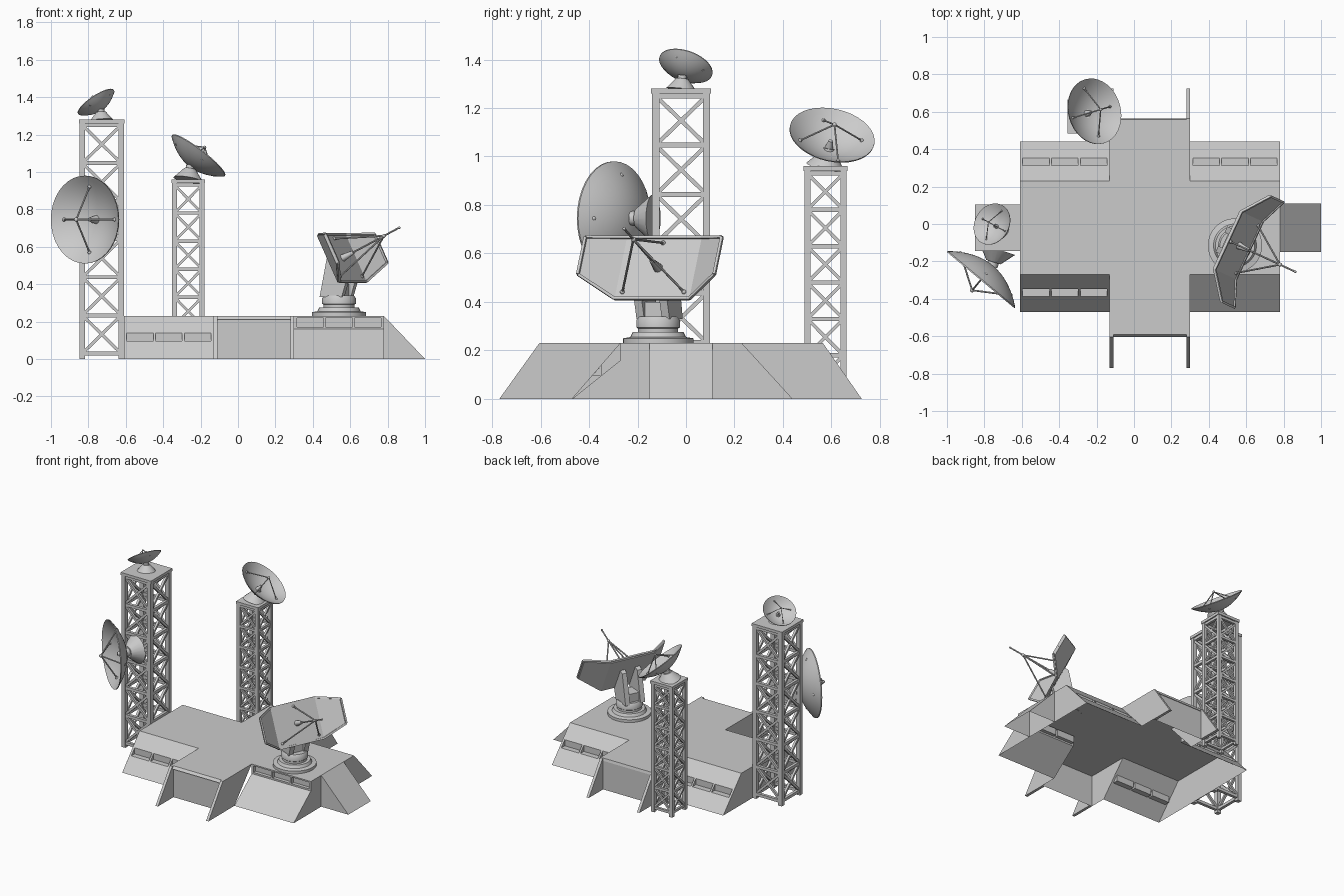
import bpy, bmesh, math
from mathutils import Vector as V, Matrix

if "Cube" in bpy.data.objects:
    bpy.data.objects.remove(bpy.data.objects["Cube"])

grey = bpy.data.materials.new("light_grey")
grey.diffuse_color = (0.6, 0.6, 0.6, 1)
grey.use_nodes = True
grey.node_tree.nodes["Principled BSDF"].inputs["Base Color"].default_value = grey.diffuse_color


def finish(name, bm, recalc=True):
    if recalc:
        bmesh.ops.recalc_face_normals(bm, faces=bm.faces)
    me = bpy.data.meshes.new(name)
    bm.to_mesh(me)
    bm.free()
    me.materials.append(grey)
    ob = bpy.data.objects.new(name, me)
    bpy.context.collection.objects.link(ob)
    bpy.ops.object.select_all(action='DESELECT')
    ob.select_set(True)
    bpy.context.view_layer.objects.active = ob
    bpy.ops.object.shade_smooth_by_angle(angle=math.radians(35))
    return ob


def face(bm, pts, toward):
    """Face whose front looks at the point 'toward'."""
    f = bm.faces.new([bm.verts.new(p) for p in pts])
    f.normal_update()
    if f.normal.dot(V(toward) - f.calc_center_median()) < 0:
        f.normal_flip()


def prism(bm, pts, offset):
    a = [bm.verts.new(p) for p in pts]
    b = [bm.verts.new(V(p) + V(offset)) for p in pts]
    bm.faces.new(a)
    bm.faces.new(b[::-1])
    for i in range(len(a)):
        j = (i + 1) % len(a)
        bm.faces.new((a[i], b[i], b[j], a[j]))


def box(bm, lo, hi):
    lo, hi = V(lo), V(hi)
    bmesh.ops.create_cube(bm, size=1, matrix=Matrix.Translation((lo + hi) / 2)
                          @ Matrix.Diagonal((*(hi - lo), 1)))


def frame(c, n):
    n = V(n).normalized()
    u = V((0, 0, 1)).cross(n).normalized()
    m = Matrix((u, n.cross(u), n)).transposed().to_4x4()
    m.translation = c
    return m


def rod(bm, a, b, r1, r2=None, seg=8):
    a, b = V(a), V(b)
    m = Matrix.Translation((a + b) / 2) @ (b - a).to_track_quat('Z', 'Y').to_matrix().to_4x4()
    bmesh.ops.create_cone(bm, cap_ends=True, segments=seg, radius1=r1,
                          radius2=r1 if r2 is None else r2, depth=(b - a).length, matrix=m)


def bar(bm, a, b, w):
    a, b = V(a), V(b)
    m = Matrix.Translation((a + b) / 2) @ (b - a).to_track_quat('Z', 'Y').to_matrix().to_4x4()
    bmesh.ops.create_cube(bm, size=1, matrix=m @ Matrix.Diagonal((w, w, (b - a).length, 1)))


def ball(bm, p, r):
    bmesh.ops.create_uvsphere(bm, u_segments=10, v_segments=6, radius=r, matrix=Matrix.Translation(p))


def lathe(bm, m, prof, seg=36):
    vs = [bm.verts.new((r, 0, z)) for r, z in prof]
    es = [bm.edges.new(p) for p in zip(vs, vs[1:])]
    out = bmesh.ops.spin(bm, geom=vs + es, axis=(0, 0, 1), cent=(0, 0, 0),
                         angle=math.tau, steps=seg, use_merge=False)
    new = {v for f in bm.faces for v in f.verts if v.is_valid and not v.tag}
    bmesh.ops.remove_doubles(bm, verts=list(new), dist=1e-5)
    bmesh.ops.transform(bm, matrix=m, verts=[v for v in bm.verts if not v.tag])


# ---- base building: open-bottomed shell with a cross-shaped roof
H = 0.23
XL, XR, AL, AR = -0.61, 0.78, -0.13, 0.30
YF, YB, FF, FB = -0.27, 0.23, -0.59, 0.56
bm = bmesh.new()
face(bm, [(x, y, H) for x, y in ((XL, YF), (AL, YF), (AL, FF), (AR, FF), (AR, YF), (XR, YF),
                                 (XR, YB), (AR, YB), (AR, FB), (AL, FB), (AL, YB), (XL, YB))], (0, 0, 9))
for x, s in ((AL, -9), (AR, 9)):      # side walls of the arms
    face(bm, [(x, FF, 0), (x, FF, H), (x, YF, H), (x, -0.47, 0)], (s, 0, 0))
    face(bm, [(x, FB, 0), (x, FB, H), (x, YB, H), (x, 0.44, 0)], (s, 0, 0))
for y, s in ((FF, -9), (FB, 9)):      # end walls of the arms
    face(bm, [(AL, y, 0), (AR, y, 0), (AR, y, H), (AL, y, H)], (0, s, 0.1))
face(bm, [(XL, -0.47, 0), (XL, YF, H), (XL, YB, H), (XL, 0.44, 0)], (-9, 0, 0))
face(bm, [(XR, -0.47, 0), (XR, YF, 0.16), (XR, YF, H), (XR, YB, H), (XR, 0.44, 0)], (9, 0, 0))


def window_wall(x0, x1, top, wt, inner, wb, bottom):
    """Wall strip along x with three notched windows; points are (y, z)."""
    s = 9 if top[0] > 0 else -9
    out = (x0, s, 3)

    def quad(a, b, p, q, to=out):
        face(bm, [(a, *p), (b, *p), (b, *q), (a, *q)], to)
    quad(x0, x1, top, wt)
    quad(x0, x1, wb, bottom)
    path = [wt, *inner, wb]
    left = x0
    for i in range(3):
        a = x0 + 0.015 + 0.154 * i
        b = a + 0.142
        quad(left, a, wt, wb)
        left = b
        mid = ((a + b) / 2, (wt[0] + wb[0]) / 2, (wt[1] + wb[1]) / 2)
        for p, q in zip(path, path[1:]):
            quad(a, b, p, q, mid)
        for x in (a, b):
            face(bm, [(x, *p) for p in path], mid)
    quad(left, x1, wt, wb)


for x0, x1 in ((XL, AL), (AR, XR)):
    window_wall(x0, x1, (YB, H), (0.312, 0.14), [(0.312, 0.095)], (0.353, 0.095), (0.44, 0))
window_wall(XL, AL, (YF, H), (-0.348, 0.14), [(-0.348, 0.095)], (-0.387, 0.095), (-0.47, 0))
window_wall(AR, XR, (YF, H), (YF, 0.22), [(-0.245, 0.22), (-0.245, 0.172)], (YF, 0.172), (YF, 0.16))
face(bm, [(AR, YF, 0.16), (XR, YF, 0.16), (XR, -0.47, 0), (AR, -0.47, 0)], (0.5, -9, 9))
# ramp on the right end
face(bm, [(XR, -0.15, H), (XR, 0.11, H), (1, 0.11, 0), (1, -0.15, 0)], (9, 0, 9))
for y, s in ((-0.15, -9), (0.11, 9)):
    face(bm, [(XR, y, 0), (XR, y, H), (1, y, 0)], (0.8, s, 0))
finish("base_shell", bm, recalc=False)

# ---- triangular fins and lintels framing the doors at both arm ends
bm = bmesh.new()
for y, tip, out in ((FF, -0.77, -0.605), (FB, 0.725, 0.565)):
    for x in (AL, AR - 0.02):
        prism(bm, [(x, y, 0), (x, y, H), (x, out, H), (x, tip, 0)], (0.02, 0, 0))
    prism(bm, [(AL, y, H), (AL, out, 0.212), (AL, y, 0.212)], (AR - AL, 0, 0))
finish("door_fins", bm)


# ---- lattice towers
def tower(name, x0, x1, y0, y1, top, w):
    bm = bmesh.new()
    h = w / 2
    c = [(x0 + h, y0 + h), (x1 - h, y0 + h), (x1 - h, y1 - h), (x0 + h, y1 - h)]
    zs = [0.03 + (top - 0.04) * i / 6 for i in range(7)]
    for i in range(4):
        p, q = c[i], c[(i + 1) % 4]
        bar(bm, (*p, 0), (*p, top), w)
        for z in zs:
            bar(bm, (*p, z), (*q, z), w * 0.7)
        for a, b in zip(zs, zs[1:]):
            bar(bm, (*p, a), (*q, b), w * 0.55)
            bar(bm, (*p, b), (*q, a), w * 0.55)
    box(bm, (x0 - 0.004, y0 - 0.004, top), (x1 + 0.004, y1 + 0.004, top + 0.02))
    finish(name, bm)


tower("tall_tower", -0.847, -0.61, -0.14, 0.10, 1.26, 0.03)
tower("short_tower", -0.352, -0.18, 0.488, 0.662, 0.94, 0.025)


# ---- round dishes with four struts, feed horn and mount
def dish(name, c, n, r, depth, base, base_r):
    m = frame(c, n)
    bm = bmesh.new()
    t = 0.03 * r
    inner = [(r * i / 8, depth * ((i / 8) ** 2 - 1)) for i in range(9)]
    lathe(bm, m, inner + [(a, b - t) for a, b in inner[::-1]])
    finish(name + "_bowl", bm)

    bm = bmesh.new()
    apex = m @ V((0, 0, 0.3 * r))
    for k in range(4):
        a = k * math.pi / 2
        foot = m @ V((0.75 * r * math.cos(a), 0.75 * r * math.sin(a), -0.43 * depth))
        rod(bm, foot, apex, 0.02 * r)
        ball(bm, foot, 0.045 * r)
    ball(bm, apex, 0.05 * r)
    vertex = m @ V((0, 0, -depth))
    rod(bm, vertex, m @ V((0, 0, -0.45 * depth)), 0.1 * r, 0.05 * r, 12)
    finish(name + "_feed", bm)

    bm = bmesh.new()
    rod(bm, base, V(base).lerp(vertex, 0.75), base_r, base_r * 0.4, 20)
    rod(bm, V(base).lerp(vertex, 0.6), vertex, base_r * 0.3, seg=12)
    finish(name + "_mount", bm)


dish("small_dish", (-0.76, 0, 1.375), (-0.53, 0.29, 0.79), 0.115, 0.05, (-0.73, -0.02, 1.278), 0.062)
dish("medium_dish", (-0.21, 0.603, 1.09), (0.6, 0.18, 0.78), 0.178, 0.072, (-0.266, 0.575, 0.958), 0.08)
dish("large_dish", (-0.82, -0.30, 0.745), (-0.64, -0.77, 0), 0.235, 0.095, (-0.73, -0.135, 0.745), 0.1)

# ---- turret carrying the angular dish
T = (0.54, -0.115)
bm = bmesh.new()
lathe(bm, Matrix.Translation((*T, 0)),
      [(0, 0.228), (0.145, 0.228), (0.145, 0.25), (0.115, 0.255), (0.105, 0.275), (0.083, 0.275),
       (0.083, 0.29), (0.09, 0.295), (0.09, 0.325), (0.08, 0.34), (0, 0.34)])
finish("turret_drum", bm)

D = frame((0.56, -0.115, 0.54), (0.82, -0.38, 0.44))
side = D.to_3x3().col[0].copy()
fwd = V((0.907, -0.42, 0))
bm = bmesh.new()
for s in (-0.075, 0.04):              # pair of support arms
    o = V((*T, 0)) + side * s
    prism(bm, [o + fwd * h + V((0, 0, z)) for h, z in
               ((-0.08, 0.33), (0.05, 0.33), (0.075, 0.41), (0.0, 0.57), (-0.035, 0.55))], side * 0.035)
o = V((*T, 0)) - side * 0.04          # drive box between the arms
prism(bm, [o + fwd * h + V((0, 0, z)) for h, z in
           ((-0.06, 0.33), (0.04, 0.33), (0.04, 0.4), (-0.06, 0.4))], side * 0.08)
finish("dish_support_arms", bm)

# ---- angular dish: flat centre and two wings folded forward
centre = [(-0.17, 0.14, 0), (-0.17, -0.14, 0), (0.17, -0.14, 0), (0.17, 0.14, 0)]
wing = [(0.17, -0.14, 0), (0.31, -0.075, 0.095), (0.31, 0.095, 0.095), (0.17, 0.14, 0)]
bm = bmesh.new()
for pts in (centre, wing, [(-a, b, c) for a, b, c in wing]):
    prism(bm, pts, (0, 0, -0.014))
rim = wing[:3] + [wing[3]]
rim = rim + [(-a, b, c) for a, b, c in rim[::-1]]
for p, q in zip(rim, rim[1:] + rim[:1]):   # raised rim
    bar(bm, p, q, 0.012)
bmesh.ops.transform(bm, matrix=D, verts=bm.verts)
finish("angular_dish", bm)

bm = bmesh.new()
apex = (0, 0, 0.27)
for foot in ((-0.14, -0.11, 0), (0.14, -0.11, 0), (0, 0.115, 0)):
    rod(bm, foot, apex, 0.005)
    ball(bm, foot, 0.01)
rod(bm, (0, 0, 0), (0, 0, 0.07), 0.02, 0.01, 12)
rod(bm, (0, 0, 0.05), (0, 0, 0.37), 0.005)
ball(bm, apex, 0.011)
ball(bm, (0, 0, 0.37), 0.007)
bmesh.ops.transform(bm, matrix=D, verts=bm.verts)
finish("angular_dish_feed", bm)
